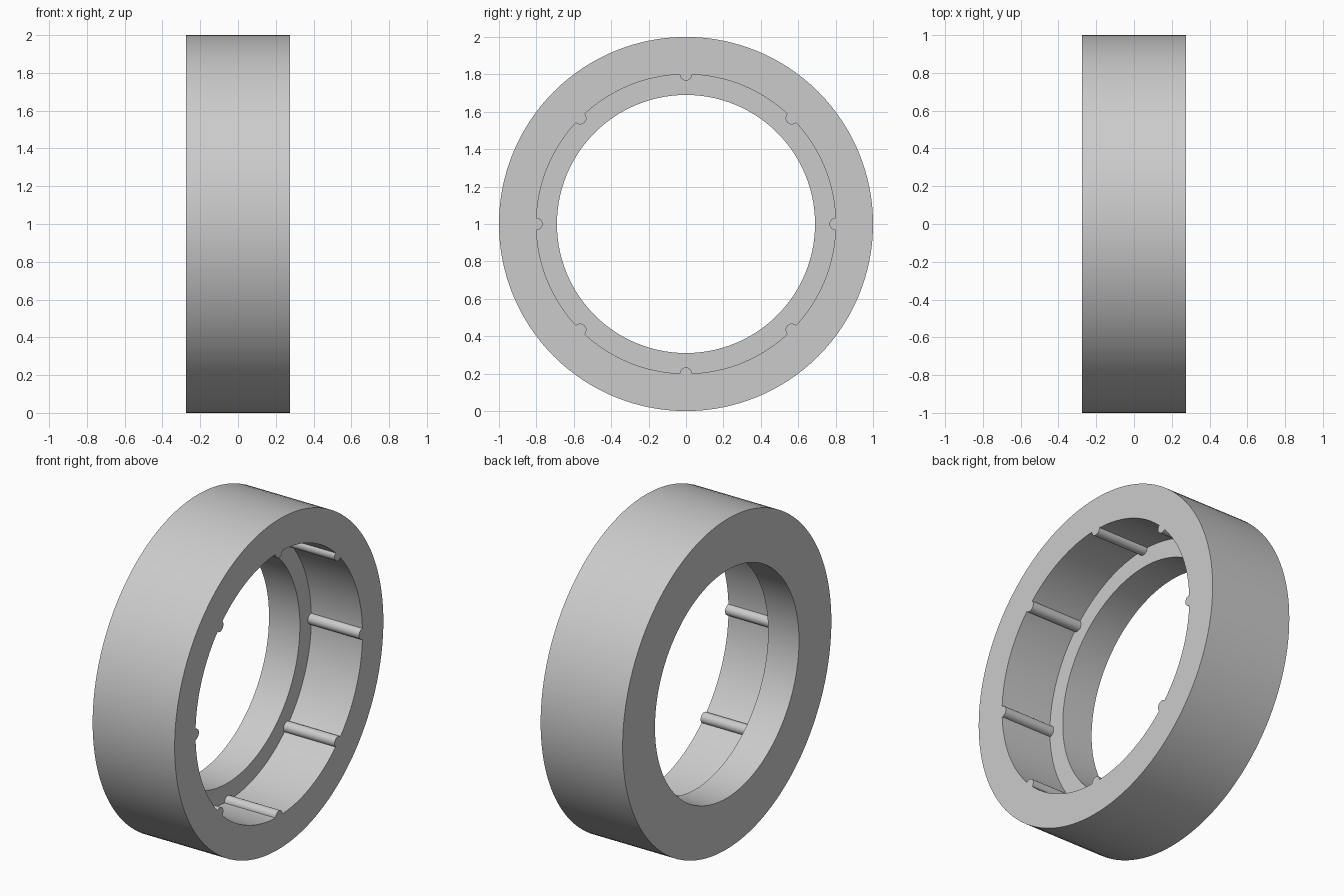
import bpy, bmesh
from math import cos, sin, pi, radians
from mathutils import Matrix, Vector

cube = bpy.data.objects.get("Cube")
if cube:
    bpy.data.objects.remove(cube, do_unlink=True)

HALF_WIDTH = 0.275
OUTER, POCKET, BORE = 1.0, 0.8, 0.69
LEDGE_X = -0.068
RIB_RADIUS = 0.033
SEGMENTS = 128
CENTRE = Vector((0, 0, 1))

grey = bpy.data.materials.new("light grey")
grey.use_nodes = True
colour = (0.6, 0.6, 0.6, 1)
grey.diffuse_color = colour
grey.node_tree.nodes["Principled BSDF"].inputs["Base Color"].default_value = colour


def finish(bm, name):
    """Turn a bmesh into a smooth-shaded object with sharp edges kept."""
    bmesh.ops.recalc_face_normals(bm, faces=bm.faces)
    mesh = bpy.data.meshes.new(name)
    bm.to_mesh(mesh)
    bm.free()
    mesh.materials.append(grey)
    obj = bpy.data.objects.new(name, mesh)
    bpy.context.collection.objects.link(obj)
    bpy.ops.object.select_all(action='DESELECT')
    obj.select_set(True)
    bpy.context.view_layer.objects.active = obj
    bpy.ops.object.shade_smooth_by_angle(angle=radians(30))
    return obj


# Ring body: stepped section (x, radius) spun around the x axis
section = [(-HALF_WIDTH, OUTER), (HALF_WIDTH, OUTER), (HALF_WIDTH, POCKET),
           (LEDGE_X, POCKET), (LEDGE_X, BORE), (-HALF_WIDTH, BORE)]
bm = bmesh.new()
verts = [bm.verts.new((x, 0, 1 + r)) for x, r in section]
edges = [bm.edges.new((a, b)) for a, b in zip(verts, verts[1:] + verts[:1])]
bmesh.ops.spin(bm, geom=verts + edges, cent=CENTRE, axis=(1, 0, 0),
               angle=2 * pi, steps=SEGMENTS, use_merge=True)
bmesh.ops.remove_doubles(bm, verts=bm.verts, dist=1e-5)
finish(bm, "ring_body")

# Half-round ribs along the pocket wall, flush with the open side
arc = [(RIB_RADIUS * cos(pi * i / 16), POCKET - RIB_RADIUS * sin(pi * i / 16))
       for i in range(17)]
for n in range(8):
    bm = bmesh.new()
    base = bm.faces.new([bm.verts.new((LEDGE_X, y, r)) for y, r in arc])
    top = bmesh.ops.extrude_face_region(bm, geom=[base], use_keep_orig=True)
    moved = [v for v in top["geom"] if isinstance(v, bmesh.types.BMVert)]
    bmesh.ops.translate(bm, verts=moved, vec=(HALF_WIDTH - LEDGE_X, 0, 0))
    turn = Matrix.Translation(CENTRE) @ Matrix.Rotation(n * pi / 4, 4, 'X')
    bmesh.ops.transform(bm, matrix=turn, verts=bm.verts)
    finish(bm, f"rib_{n + 1}")
